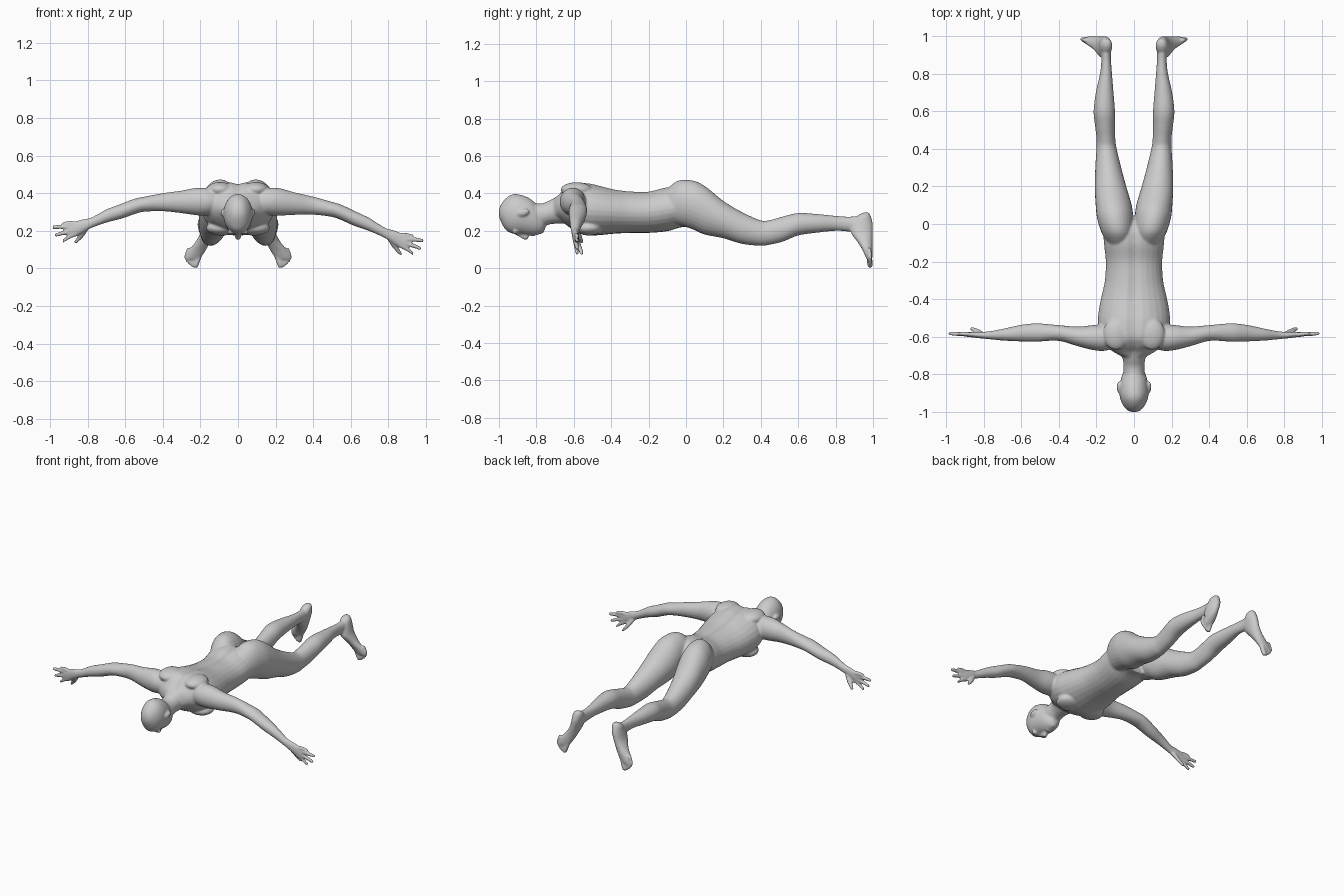
import bpy, bmesh, math
from mathutils import Vector, Matrix

bm = bmesh.new()
SIDES = 28


def spline(rows, steps=5):
    """Catmull-Rom interpolation of section rows."""
    p = [Vector(r) for r in rows]
    p = [p[0]] + p + [p[-1]]
    out = []
    for i in range(1, len(p) - 2):
        a, b, c, d = p[i - 1:i + 3]
        for k in range(steps):
            t = k / steps
            out.append(0.5 * (2 * b + (c - a) * t + (2 * a - 5 * b + 4 * c - d) * t * t
                              + (3 * b - a - 3 * c + d) * t ** 3))
    return out + [p[-1]]


def loft(rows, axis, side=1, groove=0.0, lift=0.0):
    """Elliptical loft; row = x, y, z, first radius, second radius; rings lie across the axis."""
    u, v = {'X': ((0, 1, 0), (0, 0, 1)), 'Y': ((1, 0, 0), (0, 0, 1)),
            'Z': ((1, 0, 0), (0, 1, 0))}[axis]
    u, v = Vector(u), Vector(v)
    rings = []
    for x, y, z, a, b in spline(rows):
        ring = []
        for k in range(SIDES):
            t = 2 * math.pi * k / SIDES
            p = Vector((x, y, z)) + u * a * math.cos(t) + v * b * math.sin(t)
            if groove and math.sin(t) > 0:
                p.z -= groove * math.exp(-(p.x / 0.025) ** 2)
            p.z += lift * max(0, p.x - 0.2) / 0.6
            p.x *= side
            ring.append(bm.verts.new(p))
        rings.append(ring)
    faces = [bm.faces.new((r[k], r[(k + 1) % SIDES], s[(k + 1) % SIDES], s[k]))
             for r, s in zip(rings, rings[1:]) for k in range(SIDES)]
    faces += [bm.faces.new(rings[0]), bm.faces.new(rings[-1])]
    bmesh.ops.recalc_face_normals(bm, faces=faces)


def blob(center, radii, tilt=0.0):
    m = Matrix.Translation(center) @ Matrix.Rotation(tilt, 4, 'X') @ Matrix.Diagonal((*radii, 1))
    bmesh.ops.create_icosphere(bm, subdivisions=3, radius=1, matrix=m)


# torso with a shallow spine groove
loft([(0, -.71, .315, .055, .065), (0, -.68, .33, .11, .07), (0, -.645, .335, .155, .1),
      (0, -.6, .332, .178, .128), (0, -.52, .317, .192, .141), (0, -.45, .31, .186, .132),
      (0, -.38, .305, .172, .12), (0, -.3, .302, .155, .114), (0, -.2, .302, .15, .113),
      (0, -.1, .318, .16, .12), (0, -.02, .325, .16, .105), (0, .04, .29, .1, .075)],
     'Y', groove=.014)

# neck
loft([(0, -.84, .29, .055, .06), (0, -.77, .285, .056, .062), (0, -.72, .302, .06, .066),
      (0, -.64, .325, .09, .085)], 'Y')

# head
loft([(0, -1.0, .295, .012, .015), (0, -.99, .295, .036, .045), (0, -.965, .289, .058, .083),
      (0, -.93, .29, .073, .104), (0, -.89, .288, .078, .106), (0, -.84, .276, .073, .1),
      (0, -.8, .26, .062, .083), (0, -.77, .248, .046, .06), (0, -.752, .245, .025, .035)], 'Y')

# face: nose, lips, chin, brow
loft([(0, -.91, .186, .008, .008), (0, -.88, .175, .011, .014), (0, -.855, .168, .017, .018),
      (0, -.842, .175, .015, .01)], 'Y')
blob((0, -.818, .182), (.026, .013, .011))
blob((0, -.778, .2), (.026, .02, .016))
for s in (-1, 1):
    blob((s * .03, -.912, .193), (.028, .011, .012))
    # ears
    blob((s * .08, -.868, .298), (.012, .032, .019), .3)
    # chest and shoulder blades
    blob((s * .085, -.52, .215), (.085, .075, .04))
    blob((s * .095, -.585, .42), (.07, .085, .04))

    # legs with buttocks
    loft([(.075, -.13, .325, .05, .07), (.088, -.05, .35, .083, .115), (.1, .03, .34, .096, .13),
          (.108, .1, .31, .096, .13), (.125, .2, .26, .084, .1), (.137, .3, .215, .069, .085),
          (.146, .4, .188, .054, .068), (.149, .45, .192, .05, .066), (.154, .52, .21, .053, .067),
          (.158, .6, .235, .057, .06), (.156, .7, .24, .047, .05), (.149, .8, .24, .032, .04),
          (.148, .87, .236, .026, .04), (.15, .94, .235, .029, .045)], 'Y', s)

    # feet, soles upright
    loft([(.145, .962, .298, .014, .015), (.147, .952, .28, .03, .035), (.152, .943, .24, .034, .055),
          (.165, .94, .19, .034, .058), (.188, .957, .14, .039, .04), (.214, .97, .1, .045, .028),
          (.232, .977, .07, .044, .021), (.244, .98, .05, .036, .015)], 'Z', s)
    for (x, z, r) in ((.226, .014, .015), (.243, .019, .011), (.257, .03, .011),
                      (.269, .044, .0105), (.279, .06, .01)):
        loft([(x - .018, .98, z + .05, r, r), (x - .004, .983, z + .01, r, r),
              (x, .985, z - .01, r * .7, r * .7)], 'Z', s)

    # arms and palms, the left one held slightly higher
    lift = .055 if s < 0 else 0
    loft([(.1, -.6, .355, .06, .06), (.16, -.605, .356, .07, .072), (.22, -.604, .354, .066, .073),
          (.3, -.598, .345, .052, .06), (.4, -.58, .334, .042, .048), (.5, -.577, .314, .048, .04),
          (.55, -.578, .298, .048, .041), (.62, -.582, .266, .042, .04),
          (.7, -.589, .233, .031, .035), (.78, -.592, .19, .02, .028), (.83, -.59, .167, .017, .036),
          (.87, -.588, .147, .014, .04), (.9, -.588, .135, .011, .03)], 'X', s, lift=lift)

    # fingers
    for x0, z0, x1, z1 in ((.85, .176, .935, .17), (.86, .157, .988, .146),
                           (.86, .138, .975, .106), (.855, .125, .935, .08)):
        loft([(x0, -.588, z0, .012, .013), ((x0 + x1) / 2, -.586, (z0 + z1) / 2 + .004, .011, .0125),
              (x1 - .008, -.583, z1 + .002, .009, .01), (x1, -.582, z1, .005, .006)],
             'X', s, lift=lift)
    # thumb
    loft([(.81, -.585, .155, .016, .014), (.835, -.57, .115, .016, .013),
          (.858, -.56, .085, .012, .011), (.866, -.557, .072, .007, .007)], 'Z', s, lift=lift)

# fuse all parts into one smooth skin
mesh = bpy.data.meshes.new("human_body")
bm.to_mesh(mesh)
bm.free()
body = bpy.data.objects.new("human_body", mesh)
bpy.context.collection.objects.link(body)
remesh = body.modifiers.new("fuse", 'REMESH')
remesh.mode = 'VOXEL'
remesh.voxel_size = .006
remesh.use_smooth_shade = True
soft = body.modifiers.new("soften", 'SMOOTH')
soft.factor = .5
soft.iterations = 5
